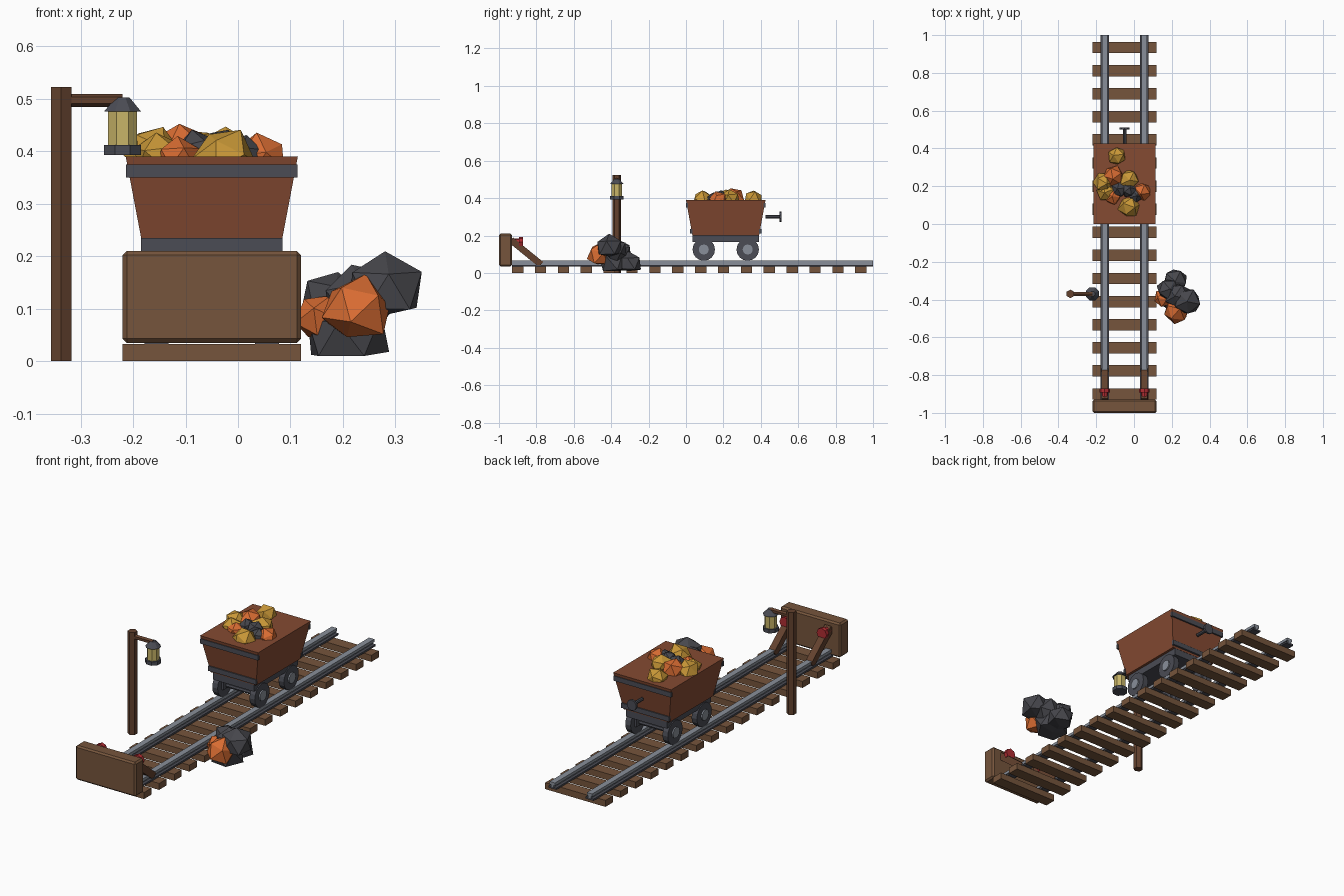
import bpy, bmesh, math, random
from mathutils import Vector, Matrix

random.seed(4)
cube = bpy.data.objects.get("Cube")
if cube:
    bpy.data.objects.remove(cube, do_unlink=True)


def material(name, *rgb):
    m = bpy.data.materials.new(name)
    m.use_nodes = True
    m.diffuse_color = (*rgb, 1)
    m.node_tree.nodes["Principled BSDF"].inputs["Base Color"].default_value = (*rgb, 1)
    return m


WOOD = material("sleeper wood", .18, .09, .045)
DARK_WOOD = material("post wood", .125, .053, .027)
RUST = material("rusty brown", .235, .07, .032)
IRON = material("dark iron", .069, .072, .089)
STEEL = material("rail steel", .25, .275, .32)
GOLD = material("gold ore", .58, .31, .038)
COPPER = material("copper ore", .69, .15, .032)
COAL = material("coal", .062, .062, .072)
GLASS = material("lantern glass", .58, .46, .14)
RED = material("buffer red", .44, .026, .032)

TRACK = -0.05            # track centre line
RAILS = (TRACK - .105, TRACK + .105)


def finish(name, bm, mat):
    bmesh.ops.recalc_face_normals(bm, faces=bm.faces)
    me = bpy.data.meshes.new(name)
    bm.to_mesh(me)
    bm.free()
    me.materials.append(mat)
    ob = bpy.data.objects.new(name, me)
    bpy.context.collection.objects.link(ob)
    return ob


def box(name, mat, x, y, z, bevel=0):
    """Box from (min, max) pairs."""
    bm = bmesh.new()
    bmesh.ops.create_cube(bm, size=1)
    for v in bm.verts:
        v.co = [(a + b) / 2 + c * (b - a) for c, (a, b) in zip(v.co, (x, y, z))]
    if bevel:
        bmesh.ops.bevel(bm, geom=bm.edges[:], offset=bevel, segments=1, affect='EDGES')
    return finish(name, bm, mat)


def rod(name, mat, a, b, r1, r2=None, sides=6, turn=0):
    """Prism or cone frustum between two points."""
    a, b = Vector(a), Vector(b)
    d = b - a
    bm = bmesh.new()
    bmesh.ops.create_cone(bm, cap_ends=True, segments=sides, radius1=r1,
                          radius2=r1 if r2 is None else r2, depth=d.length)
    rot = d.to_track_quat('Z', 'Y').to_matrix().to_4x4()
    bm.transform(Matrix.Translation((a + b) / 2) @ rot @ Matrix.Rotation(turn, 4, 'Z'))
    return finish(name, bm, mat)


def rock(name, mat, x, y, z, r, floor):
    """Rough twenty-sided lump with a flattened underside."""
    bm = bmesh.new()
    bmesh.ops.create_icosphere(bm, subdivisions=1, radius=r)
    bm.transform(Matrix.Rotation(random.uniform(0, 6), 4, 'Z')
                 @ Matrix.Rotation(random.uniform(-.5, .5), 4, 'X'))
    for v in bm.verts:
        v.co = v.co * random.uniform(.92, 1.08) + Vector((x, y, z))
        v.co.z = max(v.co.z, floor)
    return finish(name, bm, mat)


# Sleepers
for i in range(16):
    y = -.9 + i * .1223
    box("sleeper", WOOD, (TRACK - .17, TRACK + .17), (y - .03, y + .03), (0, .033))

# Rails: foot, web and head
for x in RAILS:
    for part, mat, w, z in (("rail_foot", IRON, .023, (.033, .042)),
                            ("rail_web", STEEL, .008, (.042, .051)),
                            ("rail_head", STEEL, .015, (.051, .066))):
        box(part, mat, (x - w, x + w), (-.93, 1), z)

# Buffer stop
box("buffer_board", WOOD, (TRACK - .17, TRACK + .17), (-1, -.93), (.035, .21), .008)
for x in RAILS:
    rod("buffer_strut", DARK_WOOD, (x, -.775, .045), (x, -.935, .175),
        .025, sides=4, turn=math.pi / 4)
    rod("buffer_stem", RED, (x, -.935, .165), (x, -.885, .165), .018, sides=8)
    rod("buffer_head", RED, (x, -.892, .165), (x, -.872, .165), .028, sides=8)

# Cart tub: a box that narrows downwards
CY = .2125
bm = bmesh.new()
bmesh.ops.create_cube(bm, size=2)
for v in bm.verts:
    top = v.co.z > 0
    v.co = (TRACK + v.co.x * (.164 if top else .128),
            CY + v.co.y * (.2125 if top else .178), .39 if top else .2)
finish("cart_tub", bm, RUST)

# Iron bands across both ends of the tub
for side in (-1, 1):
    for half, reach, z in ((.163, .213, (.35, .375)), (.135, .19, (.21, .235))):
        ys = sorted((CY + side * (reach - .012), CY + side * reach))
        box("cart_band", IRON, (TRACK - half, TRACK + half), ys, z)

# Chassis, axles and wheels
box("chassis", IRON, (TRACK - .115, TRACK + .115), (CY - .177, CY + .177), (.165, .206))
for y in (.095, .33):
    rod("axle", IRON, (RAILS[0], y, .125), (RAILS[1], y, .125), .012, sides=8)
    for x, side in zip(RAILS, (-1, 1)):
        box("axle_bracket", IRON, (x - side * .022 - .006, x - side * .022 + .006),
            (y - .03, y + .03), (.11, .17))
        rod("wheel", IRON, (x - .015, y, .125), (x + .015, y, .125), .06, sides=16)
        rod("wheel_hub", STEEL, (x, y, .125), (x + side * .022, y, .125), .027, sides=12)

# Rear coupling
rod("coupling_rod", IRON, (TRACK, .425, .3), (TRACK, .503, .3), .009, sides=8)
rod("coupling_disc", IRON, (TRACK, .5, .3), (TRACK, .511, .3), .027, sides=10)

# Ore heap in the cart
for mat, x, y, z, r in ((GOLD, -.09, .36, .395, .052), (GOLD, -.165, .22, .395, .055),
                        (COPPER, -.11, .255, .40, .056), (GOLD, -.025, .235, .395, .055),
                        (COPPER, .045, .17, .385, .052), (COAL, -.08, .185, .395, .045),
                        (COAL, -.03, .18, .405, .042), (COAL, .01, .15, .39, .042),
                        (GOLD, -.025, .09, .385, .06), (COPPER, -.115, .145, .385, .045),
                        (GOLD, -.15, .17, .385, .05)):
    rock("cart_ore", mat, x, y, z, r, .37)

# Rock pile beside the track
for mat, x, y, z, r, floor in ((COAL, .22, -.305, .05, .068, .01),
                               (COAL, .205, -.385, .05, .085, .01),
                               (COAL, .235, -.38, .12, .072, .04),
                               (COAL, .28, -.41, .135, .076, .088),
                               (COAL, .18, -.345, .115, .06, .05),
                               (COPPER, .225, -.46, .095, .07, .046),
                               (COPPER, .155, -.39, .08, .05, .046)):
    rock("pile_rock", mat, x, y, z, r, floor)

# Lamp post with arm
LY = -.37
rod("lamp_post", DARK_WOOD, (-.337, LY, 0), (-.337, LY, .523), .0225)
rod("lamp_arm", DARK_WOOD, (-.33, LY, .497), (-.22, LY, .497), .0125)

# Lantern
for part, mat, z1, z2, r1, r2 in (("lantern_base", IRON, .393, .412, .038, .038),
                                  ("lantern_glass", GLASS, .412, .478, .03, .03),
                                  ("lantern_roof", IRON, .476, .503, .038, .014)):
    rod(part, mat, (-.22, LY, z1), (-.22, LY, z2), r1, r2, sides=8, turn=math.pi / 8)
